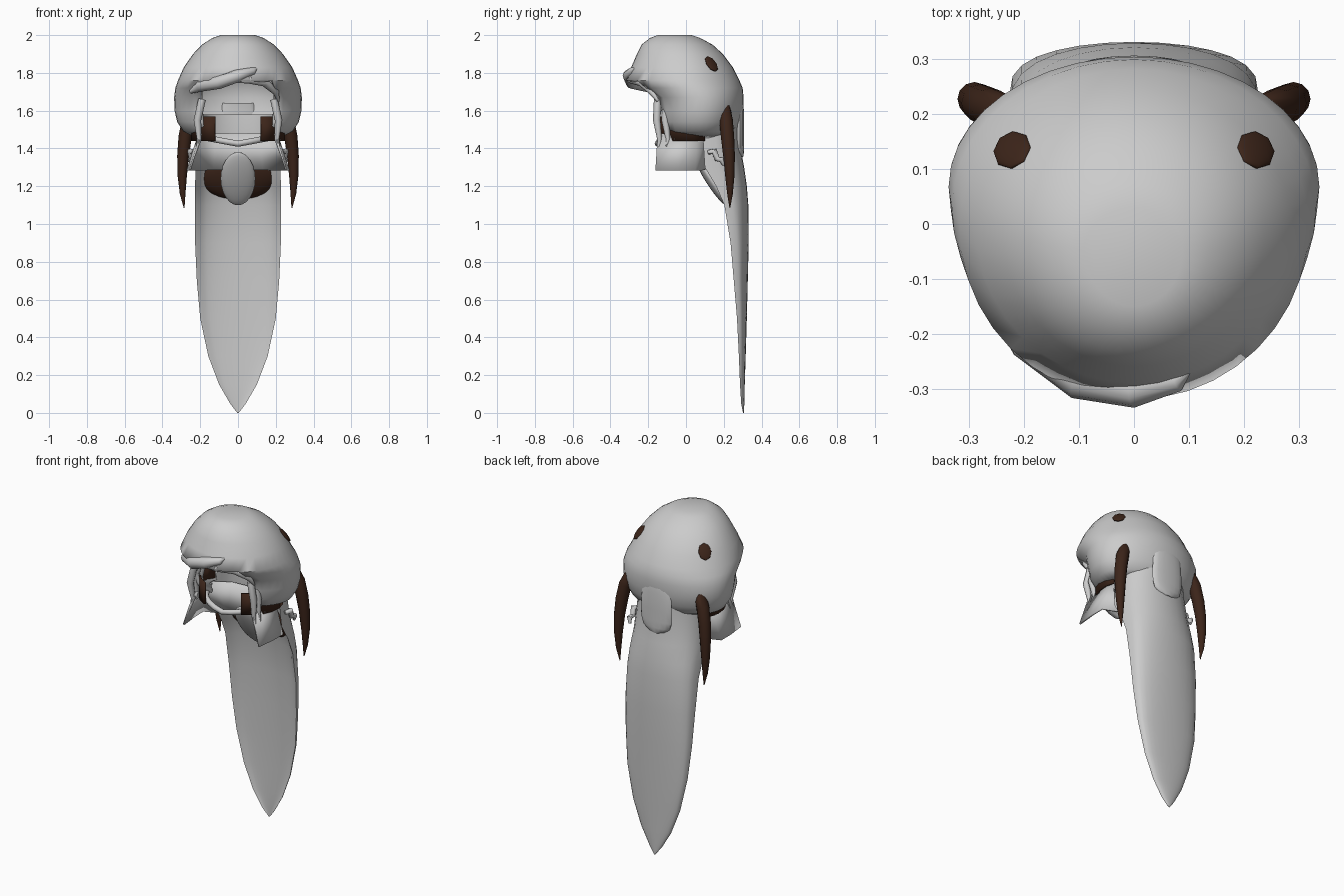
import bpy, bmesh, math
from mathutils import Vector
from mathutils.bvhtree import BVHTree

if "Cube" in bpy.data.objects:
    bpy.data.objects.remove(bpy.data.objects["Cube"])

dark = bpy.data.materials.new("dark_brown")
dark.diffuse_color = (0.045, 0.018, 0.01, 1)
dark.use_nodes = True
dark.node_tree.nodes["Principled BSDF"].inputs["Base Color"].default_value = dark.diffuse_color


def finish(ob, mat=None, angle=50):
    if mat:
        ob.data.materials.append(mat)
    bpy.ops.object.select_all(action='DESELECT')
    ob.select_set(True)
    bpy.context.view_layer.objects.active = ob
    bpy.ops.object.shade_smooth_by_angle(angle=math.radians(angle))
    return ob


def loft(name, rings, mat=None, closed=True, caps=True, drop=None, thick=0, angle=50):
    bm = bmesh.new()
    rows = [[bm.verts.new(p) for p in r] for r in rings]
    n = len(rows[0])
    for a, b in zip(rows, rows[1:]):
        for i in range(n if closed else n - 1):
            j = (i + 1) % n
            bm.faces.new((a[i], a[j], b[j], b[i]))
    if caps:
        bm.faces.new(rows[0])
        bm.faces.new(rows[-1])
    bmesh.ops.recalc_face_normals(bm, faces=bm.faces)
    if drop:
        gone = [f for f in bm.faces if drop(f.calc_center_median())]
        bmesh.ops.delete(bm, geom=gone, context='FACES')
    me = bpy.data.meshes.new(name)
    bm.to_mesh(me)
    bm.free()
    ob = bpy.data.objects.new(name, me)
    bpy.context.collection.objects.link(ob)
    if thick:
        m = ob.modifiers.new("thickness", 'SOLIDIFY')
        m.thickness = thick
        m.offset = -1
    return finish(ob, mat, angle)


def tube(name, pts, mat=None, n=12):
    # swept round tube; each point is x, y, z, radius
    P = [Vector(p[:3]) for p in pts]
    rings = []
    for i, p in enumerate(P):
        t = (P[min(i + 1, len(P) - 1)] - P[max(i - 1, 0)]).normalized()
        ref = Vector((0, 0, 1)) if abs(t.z) < 0.75 else Vector((0, 1, 0))
        u = t.cross(ref).normalized()
        v = t.cross(u)
        rings.append([p + pts[i][3] * (u * math.cos(k * math.tau / n)
                      + v * math.sin(k * math.tau / n)) for k in range(n)])
    return loft(name, rings, mat)


def blob(name, loc, scale, mat=None, rot=(0, 0, 0), seg=20):
    bpy.ops.mesh.primitive_uv_sphere_add(segments=seg, ring_count=12, location=loc, rotation=rot)
    ob = bpy.context.object
    ob.name = name
    ob.scale = scale
    return finish(ob, mat)


# Head shell: z, half width, front y, back y
prof = [(2.0, .09, -.15, .03), (1.985, .135, -.19, .075), (1.95, .19, -.235, .14),
        (1.9, .238, -.26, .195), (1.83, .287, -.29, .248), (1.76, .318, -.32, .283),
        (1.72, .332, -.27, .30), (1.67, .338, -.20, .305), (1.6, .336, -.18, .302),
        (1.54, .322, -.17, .288), (1.49, .29, -.145, .265), (1.455, .22, -.08, .215)]
rings = []
for z, rx, yf, yb in prof:
    c = (yf + yb) / 2 + .015
    rings.append([(rx * math.sin(a), c + (yb - c if math.cos(a) > 0 else c - yf) * math.cos(a), z)
                  for a in [k * math.tau / 40 for k in range(40)]])
head = loft("head_shell", rings, thick=.02,
            drop=lambda c: (c.y < -.04 and abs(c.x) < .185 and c.z < 1.755) or c.z < 1.456)

# Brow roll over the face opening, in two uneven sweeps
tube("brow_roll", [(-.25, -.16, 1.7, .01), (-.2, -.215, 1.73, .03), (-.1, -.285, 1.75, .035),
                   (0, -.302, 1.785, .033), (.08, -.285, 1.81, .02), (.1, -.27, 1.825, .004)])
tube("brow_sweep", [(-.03, -.3, 1.76, .01), (.06, -.29, 1.765, .022), (.14, -.235, 1.75, .022),
                    (.2, -.18, 1.7, .018), (.215, -.15, 1.65, .006)])

# Long tapering tail: z, half width, edge y, back y
tail = [(1.58, .20, .09, .285), (1.45, .215, .09, .28), (1.3, .225, .10, .308), (1.2, .227, .16, .322),
        (1.1, .228, .203, .33), (.9, .227, .236, .332), (.7, .218, .253, .327), (.5, .2, .27, .322),
        (.3, .157, .28, .316), (.15, .1, .286, .311), (.05, .042, .292, .309), (0, .004, .302, .306)]
rings = []
for z, w, ye, yb in tail:
    d = yb - ye
    outer = [(-w * math.cos(t), ye + d * math.sin(t) ** .7, z)
             for t in [k * math.pi / 14 for k in range(15)]]
    inner = [(w * .93 * math.cos(t), ye + d * .6 * math.sin(t), z)
             for t in [k * math.pi / 14 for k in range(1, 14)]]
    rings.append(outer + inner)
loft("long_tail", rings)

# Dark collar and pale pendant lying on the front of the tail
blob("dark_collar", (0, .215, 1.25), (.205, .055, .13), dark, (math.radians(24), 0, 0))
blob("pendant", (0, .13, 1.24), (.092, .03, .165), None, (math.radians(32), 0, 0))

# Rounded tab hugging the tail under the back of the head
tab = [(1.64, .085, .3), (1.6, .098, .305), (1.5, .105, .305), (1.43, .103, .305),
       (1.39, .09, .305), (1.365, .06, .303), (1.355, .03, .3)]
loft("back_tab", [[(w * math.cos(a), y - .02 + .022 * math.sin(a), z)
                   for a in [k * math.tau / 16 for k in range(16)]] for z, w, y in tab])

# Neck curtain, U shaped
top = [(-.2, -.15), (-.21, -.03), (-.21, .06), (-.12, .11), (0, .12),
       (.12, .11), (.21, .06), (.21, -.03), (.2, -.15)]
low = [(x * (1.3 if abs(x) > .19 else 1.1), y - .012) for x, y in top]
loft("neck_curtain", [[(x, y, 1.48) for x, y in top], [(x, y, 1.285) for x, y in low]],
     closed=False, caps=False, thick=.01, angle=30)

# Pale chin band
tube("chin_band", [(.19 * math.sin(a), -.15 * math.cos(a), 1.425 + .035 * abs(math.sin(a)), .016)
                   for a in [math.radians(d) for d in range(-80, 81, 16)]], n=8)

bm = bmesh.new()
bm.from_mesh(head.data)
tree = BVHTree.FromBMesh(bm)
for s, side in ((-1, "left"), (1, "right")):
    # Horns
    tube("horn_" + side, [(s * x, y, z, r) for x, y, z, r in (
        (.20, .19, 1.63, .02), (.235, .2, 1.615, .034), (.262, .212, 1.55, .036),
        (.28, .22, 1.46, .035), (.291, .228, 1.36, .031), (.295, .232, 1.25, .024),
        (.293, .233, 1.16, .015), (.285, .232, 1.085, .002))], dark)
    # Dark spots set in the crown
    loc, nor, _, _ = tree.ray_cast(Vector((s * .222, .135, 3)), Vector((0, 0, -1)))
    blob("spot_" + side, loc, (.037, .05, .012), dark, nor.to_track_quat('Z', 'Y').to_euler(), 8)
    # Dark lining below the shell rim, at the cheeks
    arc = [math.radians(d) for d in range(70, 151, 16)]
    loft("dark_lining_" + side, [[(s * .25 * math.sin(a), .03 + .21 * math.cos(a), z) for a in arc]
                                 for z in (1.57, 1.44)], dark, closed=False, caps=False, thick=.012)
    # Locks beside the face
    for k in range(3):
        y = -.15 + .045 * k
        tube(f"lock_{side}_{k}", [(s * .19, y, 1.66, .02), (s * .215, y - .005, 1.55, .02),
             (s * .205, y + .01, 1.45, .013), (s * .225, y, 1.37 + .04 * k, .003)], None, 8)
    # Curled side ornament
    tube("curl_" + side, [(s * .235, .12, 1.38, .012), (s * .25, .15, 1.385, .018),
         (s * .245, .165, 1.345, .015), (s * .25, .19, 1.34, .016), (s * .24, .2, 1.31, .008)], None, 8)
bm.free()
